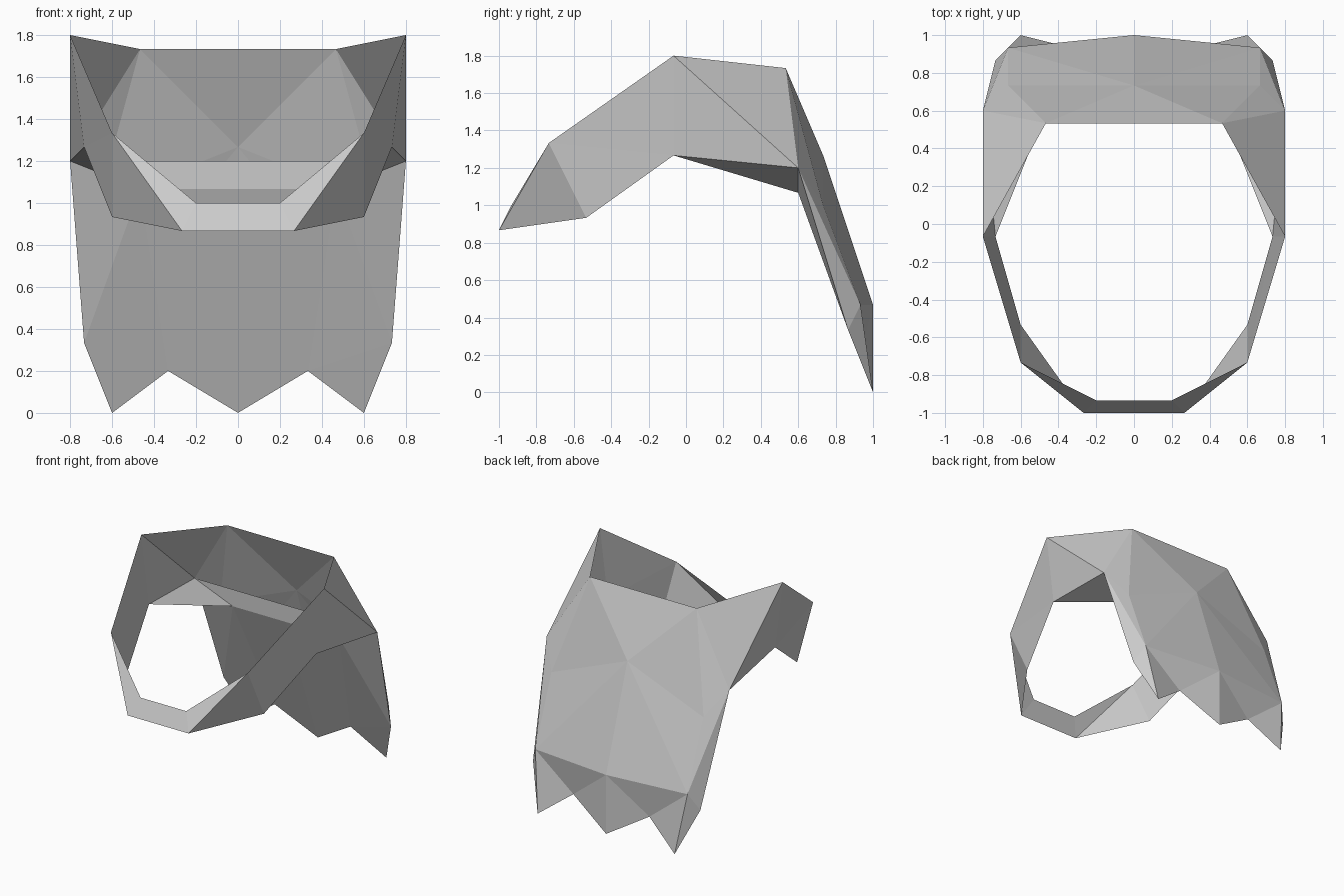
import bpy
import bmesh
from mathutils import Vector

cube = bpy.data.objects.get("Cube")
if cube:
    bpy.data.objects.remove(cube, do_unlink=True)

UNIT = 1 / 15  # modelling grid step
CORE = Vector((0, 0, 1.1))  # inside reference for face direction

grey = bpy.data.materials.new("plain grey")
grey.use_nodes = True
COLOUR = (0.6, 0.6, 0.6, 1)
grey.diffuse_color = COLOUR
grey.node_tree.nodes["Principled BSDF"].inputs["Base Color"].default_value = COLOUR

# Corner points of the left half, in grid steps
P = {
    "horn": (12, -1, 27), "crown": (7, 8, 26), "crown_mid": (0, 8, 26),
    "ear": (12, 9, 18), "temple": (11, -1, 19),
    "cheek": (9, -11, 20), "jaw": (9, -8, 14),
    "chin": (4, -15, 13), "chin_mid": (0, -15, 13),
    "lip": (3, -14, 15), "lip_mid": (0, -14, 15),
    "nape": (0, 11, 19), "shoulder": (10, 11, 15),
    "hem": (10, 14, 7), "hem_mid": (0, 15, 7),
    "side_hem": (11, 13, 5), "tip": (9, 15, 0), "tip_mid": (0, 15, 0),
    "notch": (5, 14, 3),
    "pad": (7, 9, 16), "pad_mid": (0, 9, 16), "band_mid": (0, 9, 18),
}


def panel(name, faces, inward=False):
    """Mirrored flat-shaded shell; each face is a string of point names."""
    bm = bmesh.new()
    verts = {}
    for face in faces:
        keys = face.split()
        for k in keys:
            if k not in verts:
                verts[k] = bm.verts.new(Vector(P[k]) * UNIT)
        bm.faces.new([verts[k] for k in keys])
    bm.normal_update()
    for f in bm.faces:
        outward = f.normal.dot(f.calc_center_median() - CORE) > 0
        if outward == inward:
            f.normal_flip()
    mesh = bpy.data.meshes.new(name)
    bm.to_mesh(mesh)
    bm.free()
    mesh.materials.append(grey)
    obj = bpy.data.objects.new(name, mesh)
    bpy.context.collection.objects.link(obj)
    mirror = obj.modifiers.new("Mirror", "MIRROR")
    mirror.use_clip = True


# Side walls rising to the pointed corners
side_walls = [
    "horn crown ear", "horn ear temple",
    "horn temple cheek", "cheek temple jaw",
]

# Strap below the face opening
front_strap = ["cheek jaw chin", "cheek chin lip", "lip chin chin_mid lip_mid"]

# Back drape folding around the nape and shoulders
back_drape = [
    "crown_mid crown nape", "crown shoulder nape", "crown ear shoulder",
    "ear hem shoulder", "shoulder hem nape",
    "nape hem hem_mid", "ear side_hem hem",
]

# Pointed hem
hem_points = [
    "hem side_hem tip", "hem tip notch",
    "hem notch hem_mid", "hem_mid notch tip_mid",
]

# Inner band and the flat lining hanging below it
inner_band = ["ear pad pad_mid band_mid", "ear temple pad"]
drape_lining = [
    "ear side_hem pad", "pad side_hem notch", "side_hem tip notch",
    "pad notch tip_mid pad_mid",
]

panel("hood_shell", side_walls + front_strap + back_drape + hem_points)
panel("hood_lining", inner_band + drape_lining, inward=True)
